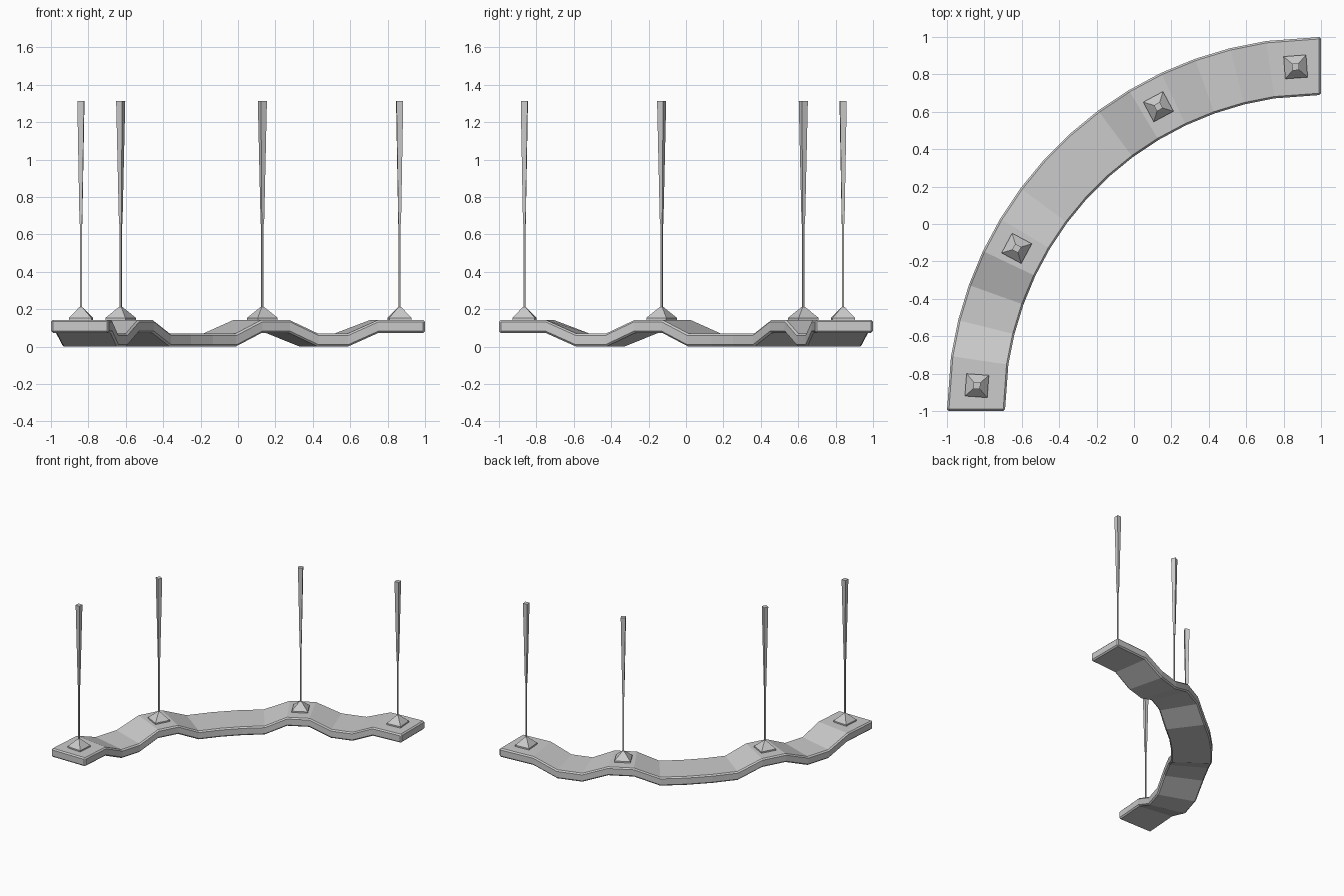
import bpy, bmesh, math

if "Cube" in bpy.data.objects:
    bpy.data.objects.remove(bpy.data.objects["Cube"])

R_OUT, R_IN, THICK = 2.0, 1.69, 0.07
HIGH = 0.073
STEP = 5.625


def arc_point(r, deg, z):
    # arc centred on the corner (1, -1), running from the +x end to the -y end
    a = math.radians(deg)
    return (1 - r * math.sin(a), -1 + r * math.cos(a), z)


def finish(bm, name):
    bmesh.ops.recalc_face_normals(bm, faces=bm.faces)
    me = bpy.data.meshes.new(name)
    bm.to_mesh(me)
    bm.free()
    ob = bpy.data.objects.new(name, me)
    bpy.context.collection.objects.link(ob)
    return ob


def loft(bm, rings):
    # skin closed rings of equal length and cap both ends
    vs = [[bm.verts.new(p) for p in ring] for ring in rings]
    n = len(vs[0])
    for a, b in zip(vs, vs[1:]):
        for i in range(n):
            j = (i + 1) % n
            bm.faces.new((a[i], a[j], b[j], b[i]))
    bm.faces.new(vs[0])
    bm.faces.new(vs[-1])


# wavy curved walkway: raised under each post, lowered between
angles = [0] + [STEP * (1.5 + k) for k in range(14)] + [90]
half = [1, 1, 0, 0, 1, 1, 0, 0]
levels = half + half[::-1]
rings = []
for deg, up in zip(angles, levels):
    z = HIGH * up
    rings.append([arc_point(R_IN, deg, z), arc_point(R_OUT, deg, z),
                  arc_point(R_OUT, deg, z + THICK), arc_point(R_IN, deg, z + THICK)])
bm = bmesh.new()
loft(bm, rings)
deck = finish(bm, "curved_deck")
bev = deck.modifiers.new("edge_chamfer", 'BEVEL')
bev.width = 0.01
bev.segments = 1
bev.limit_method = 'ANGLE'
bev.angle_limit = math.radians(60)


def square_part(name, profile, loc, rot):
    # square-section part from (side, z) pairs
    bm = bmesh.new()
    loft(bm, [[(sx * s / 2, sy * s / 2, z)
               for sx, sy in ((-1, -1), (1, -1), (1, 1), (-1, 1))]
              for s, z in profile])
    ob = finish(bm, name)
    ob.location = loc
    ob.rotation_euler.z = math.radians(rot)


# four posts: pyramid foot, thin rod, tapered upper shaft
for deg in (4.22, 28.125, 61.875, 85.78):
    loc = arc_point((R_OUT + R_IN) / 2, deg, 0)
    square_part("post_foot", [(0.12, 0.138), (0.12, 0.154), (0.012, 0.213)], loc, deg)
    square_part("post_rod", [(0.010, 0.2), (0.010, 0.67)], loc, deg)
    square_part("post_shaft", [(0.014, 0.655), (0.036, 1.312)], loc, deg)
